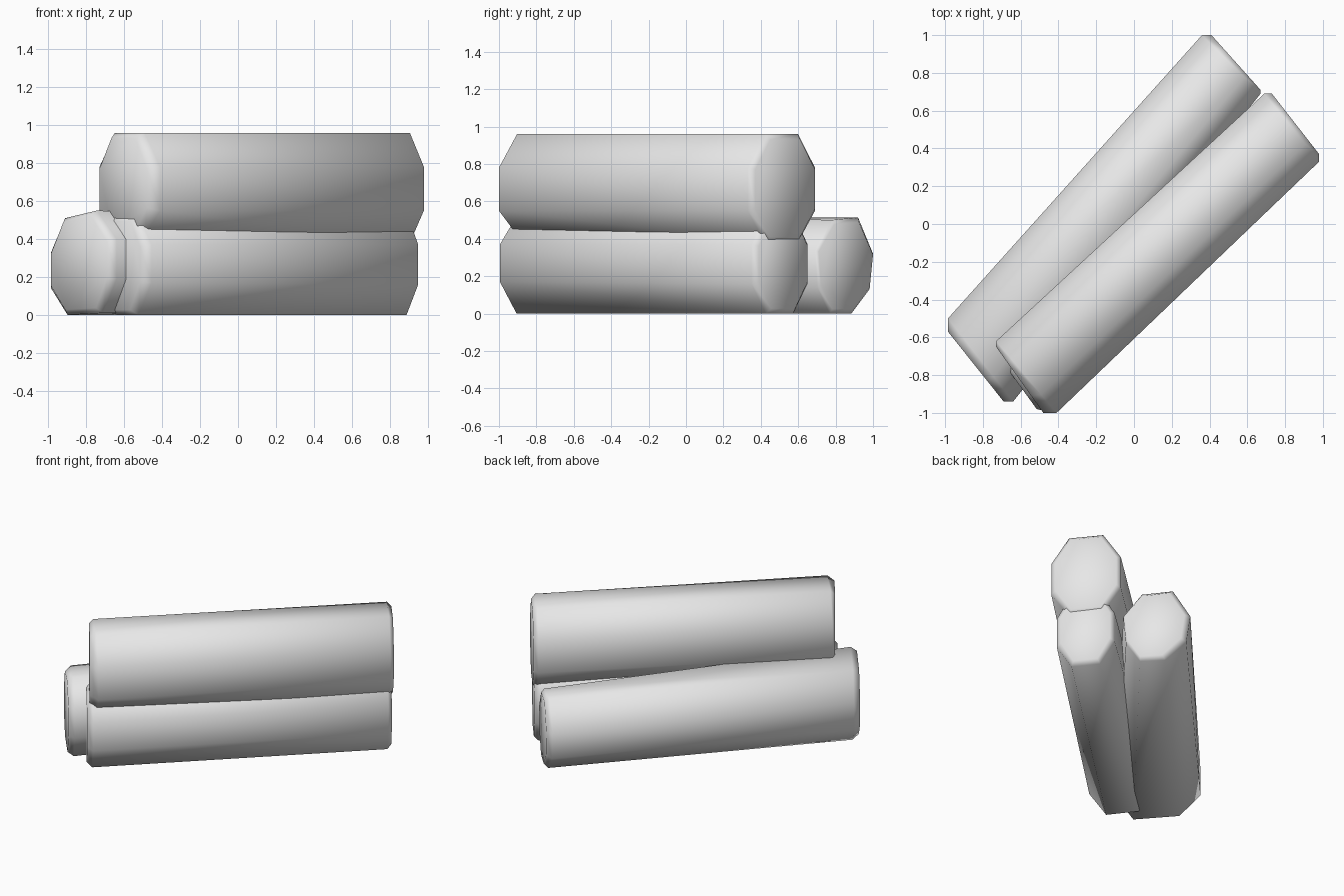
import bpy, bmesh
from mathutils import Vector

if "Cube" in bpy.data.objects:
    bpy.data.objects.remove(bpy.data.objects["Cube"])

grey = bpy.data.materials.new("plain_grey")
grey.diffuse_color = (0.8, 0.8, 0.8, 1)
grey.use_nodes = True
grey.node_tree.nodes["Principled BSDF"].inputs["Base Color"].default_value = grey.diffuse_color


def oct_profile(lo, hi, z_lo, z_hi, flat=0.49):
    """Eight (sideways, height) points: flat bottom, upright sides, flat top."""
    return [(-flat, hi), (flat, hi), (1, z_hi), (1, z_lo),
            (flat, lo), (-flat, lo), (-1, z_lo), (-1, z_hi)]


def make_log(name, ends):
    """ends: per end (profile, rim centre, rim half width, cap centre, cap half width)."""
    bm = bmesh.new()
    rings = []
    for i, (prof, rc, rh, cc, ch) in enumerate(ends):
        def ring(c, h, shrink):
            mid = (max(z for _, z in prof) + min(z for _, z in prof)) / 2
            return [bm.verts.new(Vector((c[0] + u * h[0], c[1] + u * h[1],
                                         mid + (z - mid) * shrink))) for u, z in prof]
        rim, cap = ring(rc, rh, 1.0), ring(cc, ch, 0.9)
        rings += [cap, rim] if i == 0 else [rim, cap]
    for a, b in zip(rings, rings[1:]):
        for k in range(8):
            j = (k + 1) % 8
            bm.faces.new((a[k], a[j], b[j], b[k]))
    bm.faces.new(rings[0])
    bm.faces.new(rings[-1])
    bmesh.ops.recalc_face_normals(bm, faces=bm.faces)
    for f in bm.faces:
        f.smooth = True
    me = bpy.data.meshes.new(name)
    bm.to_mesh(me)
    bm.free()
    me.materials.append(grey)
    bpy.context.collection.objects.link(bpy.data.objects.new(name, me))


# upper log
make_log("top_log", [
    (oct_profile(0.42, 0.96, 0.55, 0.78), (-0.57, -0.81), (0.16, -0.19),
     (-0.605, -0.825), (0.125, -0.175)),
    (oct_profile(0.38, 0.96, 0.55, 0.78), (0.835, 0.51), (0.145, -0.18),
     (0.855, 0.53), (0.125, -0.16))])

# log directly beneath it
make_log("lower_front_log", [
    (oct_profile(0, 0.52, 0.17, 0.37), (-0.59, -0.82), (0.135, -0.175),
     (-0.62, -0.835), (0.105, -0.145)),
    (oct_profile(0, 0.54, 0.16, 0.37), (0.83, 0.50), (0.12, -0.15),
     (0.85, 0.52), (0.10, -0.13))])

# slightly rolled, tapered log lying beside the stack
make_log("lower_back_log", [
    ([(-0.57, 0.51), (0.4, 0.55), (1, 0.40), (1, 0.19),
      (0.6, 0.01), (-0.5, 0.0), (-1, 0.14), (-1, 0.33)],
     (-0.8125, -0.72), (0.1725, -0.22), (-0.8375, -0.755), (0.1475, -0.185)),
    ([(-0.48, 0.515), (0.44, 0.50), (1, 0.34), (0.92, 0.14),
      (0.5, 0.0), (-0.25, 0.0), (-0.88, 0.13), (-1, 0.32)],
     (0.515, 0.845), (0.155, -0.155), (0.54, 0.855), (0.13, -0.145))])
